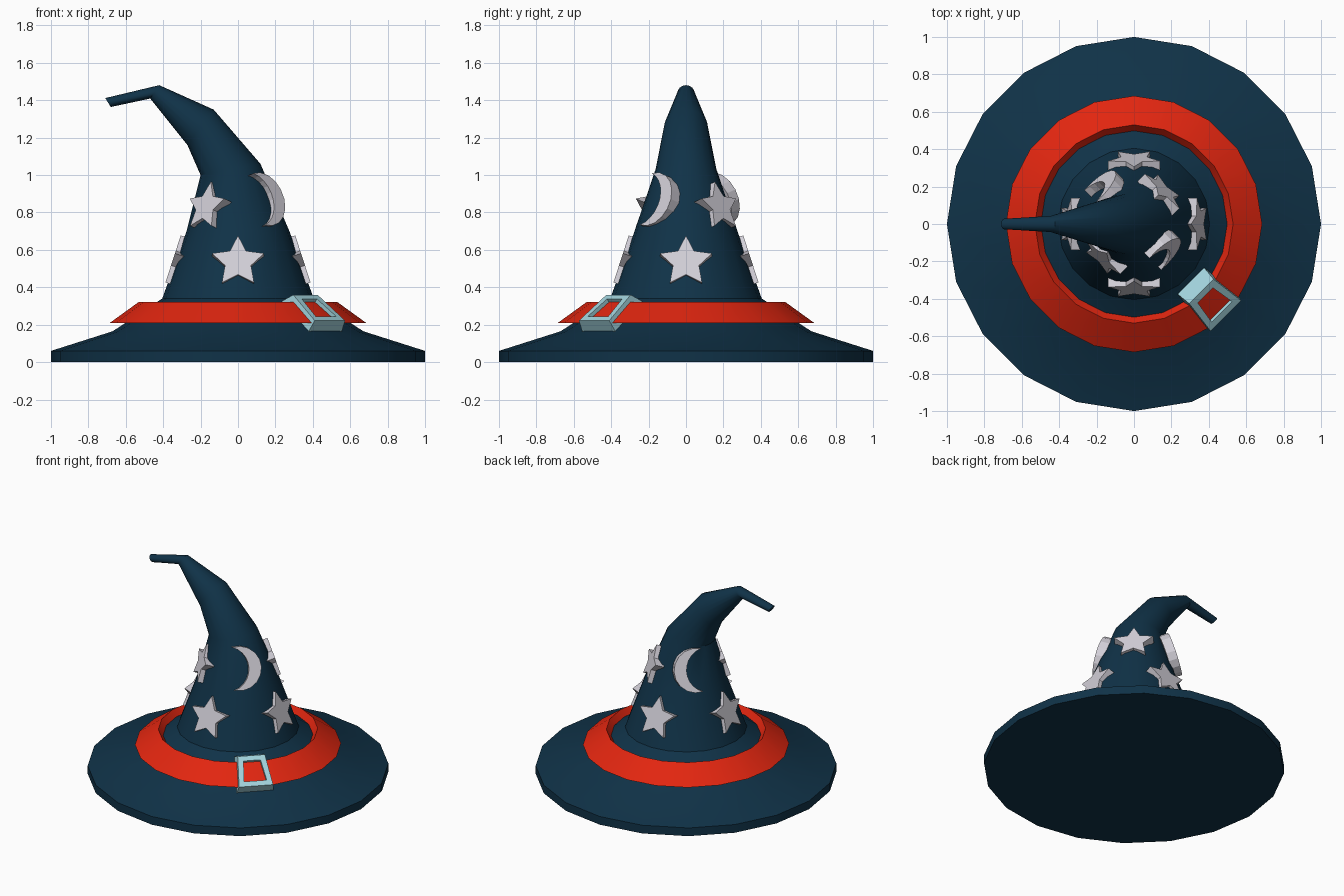
import bpy, bmesh
from math import sin, cos, pi, radians
from mathutils import Vector, Matrix

if "Cube" in bpy.data.objects:
    bpy.data.objects.remove(bpy.data.objects["Cube"], do_unlink=True)

SIDES = 20


def material(name, color):
    m = bpy.data.materials.new(name)
    m.use_nodes = True
    m.diffuse_color = (*color, 1)
    m.node_tree.nodes["Principled BSDF"].inputs["Base Color"].default_value = (*color, 1)
    return m


navy = material("navy felt", (0.005, 0.032, 0.064))
red = material("red band", (0.76, 0.019, 0.005))
silver = material("pale silver", (0.65, 0.63, 0.69))
blue = material("light blue metal", (0.36, 0.65, 0.72))


def finish(name, bm, mat, smooth=False):
    bmesh.ops.recalc_face_normals(bm, faces=bm.faces)
    mesh = bpy.data.meshes.new(name)
    bm.to_mesh(mesh)
    bm.free()
    mesh.materials.append(mat)
    obj = bpy.data.objects.new(name, mesh)
    bpy.context.collection.objects.link(obj)
    if smooth:
        bpy.ops.object.select_all(action="DESELECT")
        obj.select_set(True)
        bpy.context.view_layer.objects.active = obj
        bpy.ops.object.shade_smooth_by_angle(angle=radians(30))
    return obj


def loft(loops, closed=False):
    """Skin a series of equal point loops; cap the ends unless closed."""
    bm = bmesh.new()
    rows = [[bm.verts.new(p) for p in loop] for loop in loops]
    pairs = list(zip(rows, rows[1:]))
    if closed:
        pairs.append((rows[-1], rows[0]))
    else:
        bm.faces.new(rows[0])
        bm.faces.new(rows[-1])
    for a, b in pairs:
        for i in range(len(a)):
            j = (i + 1) % len(a)
            bm.faces.new((a[i], a[j], b[j], b[i]))
    return bm


def ring(x, z, r, tilt=0):
    """Circle around (x, 0, z), leaned sideways by tilt degrees."""
    t = radians(tilt)
    angles = [2 * pi * i / SIDES for i in range(SIDES)]
    return [(x + r * cos(a) * cos(t), r * sin(a), z + r * cos(a) * sin(t)) for a in angles]


# Hat body: brim, crown and bent tip
body = [
    ring(0, 0, 1), ring(0, 0.06, 1), ring(0, 0.165, 0.67), ring(0, 0.34, 0.405),
    ring(0, 0.7, 0.275), ring(-0.04, 1.03, 0.163, 10.6),
    ring(-0.2, 1.255, 0.118, 53.6), ring(-0.445, 1.445, 0.043, 56),
    ring(-0.695, 1.388, 0.028, 122),
]
finish("hat_body", loft(body), navy, True)

# Sloped band around the crown
band = [ring(0, z, r) for r, z in ((0.685, 0.21), (0.53, 0.322), (0.485, 0.26), (0.55, 0.21))]
finish("hat_band", loft(band, closed=True), red, True)


# Buckle: tapered frame on the band's slope
def buckle_loop(r_in, z_in, half_in, r_out, z_out, half_out):
    turn = Matrix.Rotation(radians(-45), 3, "Z")
    pts = ((r_in, -half_in, z_in), (r_out, -half_out, z_out),
           (r_out, half_out, z_out), (r_in, half_in, z_in))
    return [turn @ Vector(p) for p in pts]


frame = [
    buckle_loop(0.43, 0.325, 0.10, 0.66, 0.165, 0.125),
    buckle_loop(0.51, 0.36, 0.092, 0.695, 0.222, 0.115),
    buckle_loop(0.54, 0.338, 0.057, 0.665, 0.245, 0.077),
    buckle_loop(0.51, 0.30, 0.057, 0.635, 0.205, 0.077),
]
finish("buckle", loft(frame, closed=True), blue)


# Stars and moons: flat outlines thickened and leaned on the crown
def star_outline(radius=0.146):
    return [(radius * (0.5 if i % 2 else 1) * cos(pi / 2 + i * pi / 5),
             radius * (0.5 if i % 2 else 1) * sin(pi / 2 + i * pi / 5)) for i in range(10)]


def moon_outline(flip=1, steps=10):
    def arc(cx, r, start, end, ids):
        angles = [radians(start + (end - start) * i / steps) for i in ids]
        return [(flip * (cx + r * cos(a)), r * sin(a)) for a in angles]
    return (arc(0, 0.15, -105, 105, range(steps + 1))
            + arc(-0.088, 0.153, 71, -71, range(1, steps)))


def ornament(name, outline, location, heading, lean, depth):
    a, t = radians(heading), radians(lean)
    n = Vector((cos(a) * cos(t), sin(a) * cos(t), sin(t)))
    u = Vector((-sin(a), cos(a), 0))
    v = n.cross(u)
    c = Vector(location)
    loops = [[c + u * x + v * y + n * d for x, y in outline] for d in (-depth / 2, depth / 2)]
    finish(name, loft(loops), silver)


for name, heading in (("front", -90), ("left", 0), ("back", 90), ("right", 180)):
    a = radians(heading)
    ornament("lower_star_" + name, star_outline(),
             (0.325 * cos(a), 0.325 * sin(a), 0.53), heading, 18, 0.055)

ornament("upper_star_front", star_outline(0.137), (-0.155, -0.165, 0.825), -135, 18, 0.06)
ornament("upper_star_back", star_outline(0.137), (0.14, 0.165, 0.825), 45, 18, 0.06)
ornament("moon_front", moon_outline(), (0.12, -0.165, 0.862), -45, 18, 0.065)
ornament("moon_back", moon_outline(-1), (-0.185, 0.155, 0.862), 135, 18, 0.065)
